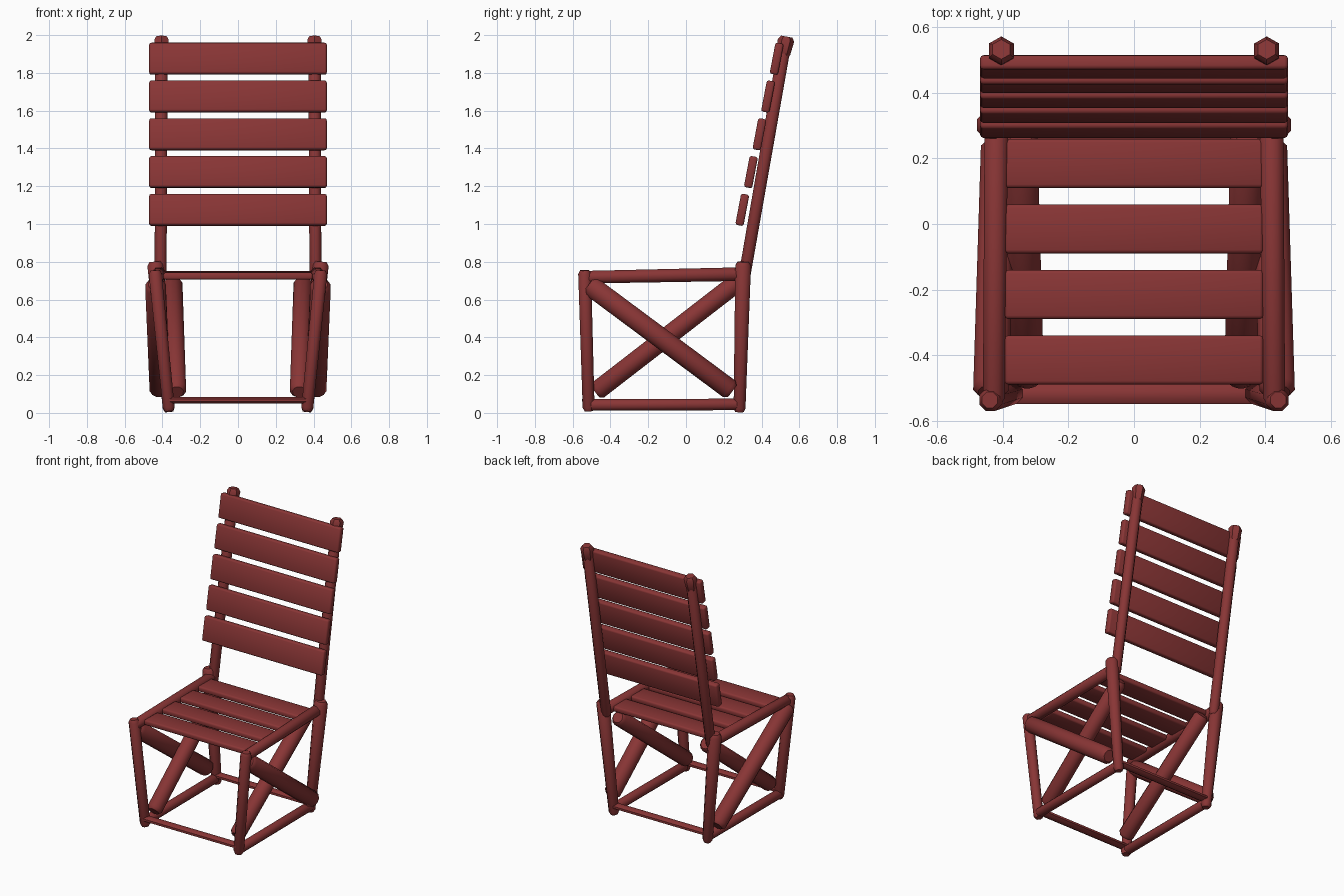
import bpy, bmesh, math
from mathutils import Vector

if "Cube" in bpy.data.objects:
    bpy.data.objects.remove(bpy.data.objects["Cube"])

red = bpy.data.materials.new("dark_red_wood")
red.diffuse_color = (0.25, 0.036, 0.036, 1)
red.use_nodes = True
red.node_tree.nodes["Principled BSDF"].inputs["Base Color"].default_value = red.diffuse_color


def finish(name, bm):
    bmesh.ops.recalc_face_normals(bm, faces=bm.faces)
    me = bpy.data.meshes.new(name)
    bm.to_mesh(me)
    bm.free()
    me.materials.append(red)
    ob = bpy.data.objects.new(name, me)
    bpy.context.collection.objects.link(ob)
    bpy.ops.object.select_all(action='DESELECT')
    ob.select_set(True)
    bpy.context.view_layer.objects.active = ob
    bpy.ops.object.shade_smooth_by_angle(angle=math.radians(50))
    return ob


def pole(name, p, q, r0, r1, flat=1.0, sides=8, chamfer=0.02):
    """Rough log from p to q with chamfered ends; flat squashes it along its upper axis."""
    p, q = Vector(p), Vector(q)
    axis = (q - p).normalized()
    ref = Vector((0, 0, 1)) if abs(axis.z) < 0.8 else Vector((0, 1, 0))
    u = axis.cross(ref).normalized()
    v = u.cross(axis)
    length = (q - p).length
    bm = bmesh.new()
    rings = []
    for d, r in ((0, r0 * 0.7), (chamfer, r0), (length - chamfer, r1), (length, r1 * 0.7)):
        ring = []
        for i in range(sides):
            a = 2 * math.pi * (i + 0.5) / sides
            ring.append(bm.verts.new(p + axis * d + u * r * math.cos(a) + v * r * flat * math.sin(a)))
        rings.append(ring)
    for a, b in zip(rings, rings[1:]):
        for i in range(sides):
            j = (i + 1) % sides
            bm.faces.new((a[i], a[j], b[j], b[i]))
    bm.faces.new(rings[0][::-1])
    bm.faces.new(rings[-1])
    return finish(name, bm)


def slat(name, loc, size, tilt=0.0):
    """Plank with rounded edges."""
    bm = bmesh.new()
    bmesh.ops.create_cube(bm, size=1)
    bmesh.ops.scale(bm, vec=size, verts=bm.verts)
    bmesh.ops.bevel(bm, geom=bm.edges[:], offset=0.011, segments=2, profile=0.5, affect='EDGES')
    ob = finish(name, bm)
    ob.location = loc
    ob.rotation_euler.x = tilt
    return ob


for side, s in (("left", -1), ("right", 1)):
    # legs, splayed outwards towards the top
    pole(side + "_front_leg", (s * .365, -.515, .01), (s * .44, -.537, .755), .034, .037)
    pole(side + "_back_leg", (s * .365, .283, .005), (s * .44, .303, .80), .034, .045)
    # seat and floor rails
    pole(side + "_seat_rail", (s * .428, -.55, .718), (s * .42, .31, .735), .036, .039)
    pole(side + "_floor_rail", (s * .37, -.52, .042), (s * .37, .29, .045), .033, .033)
    # crossed braces
    pole(side + "_outer_brace", (s * .437, -.515, .68), (s * .413, .245, .115), .056, .056, sides=12)
    pole(side + "_inner_brace", (s * .325, -.48, .11), (s * .345, .27, .69), .052, .052, sides=12)
    # backrest post with thicker tip
    pole(side + "_back_post", (s * .41, .305, .70), (s * .405, .518, 1.92), .034, .036)
    pole(side + "_post_tip", (s * .405, .512, 1.88), (s * .405, .533, 1.992), .036, .044, sides=6)

# floor rails at the front and back
for name, y in (("front_floor_rail", -.52), ("back_floor_rail", .283)):
    pole(name, (-.38, y, .067), (.38, y, .067), .032, .032, flat=.6)

# seat slats
for i in range(4):
    slat(f"seat_slat_{i + 1}", (0, -.415 + .2 * i, .724 + .003 * i), (.79, .15, .038))

# backrest slats
for i in range(5):
    slat(f"back_slat_{i + 1}", (0, .298 + .0455 * i, 1.075 + .2 * i), (.94, .044, .168), -math.atan(.19))
